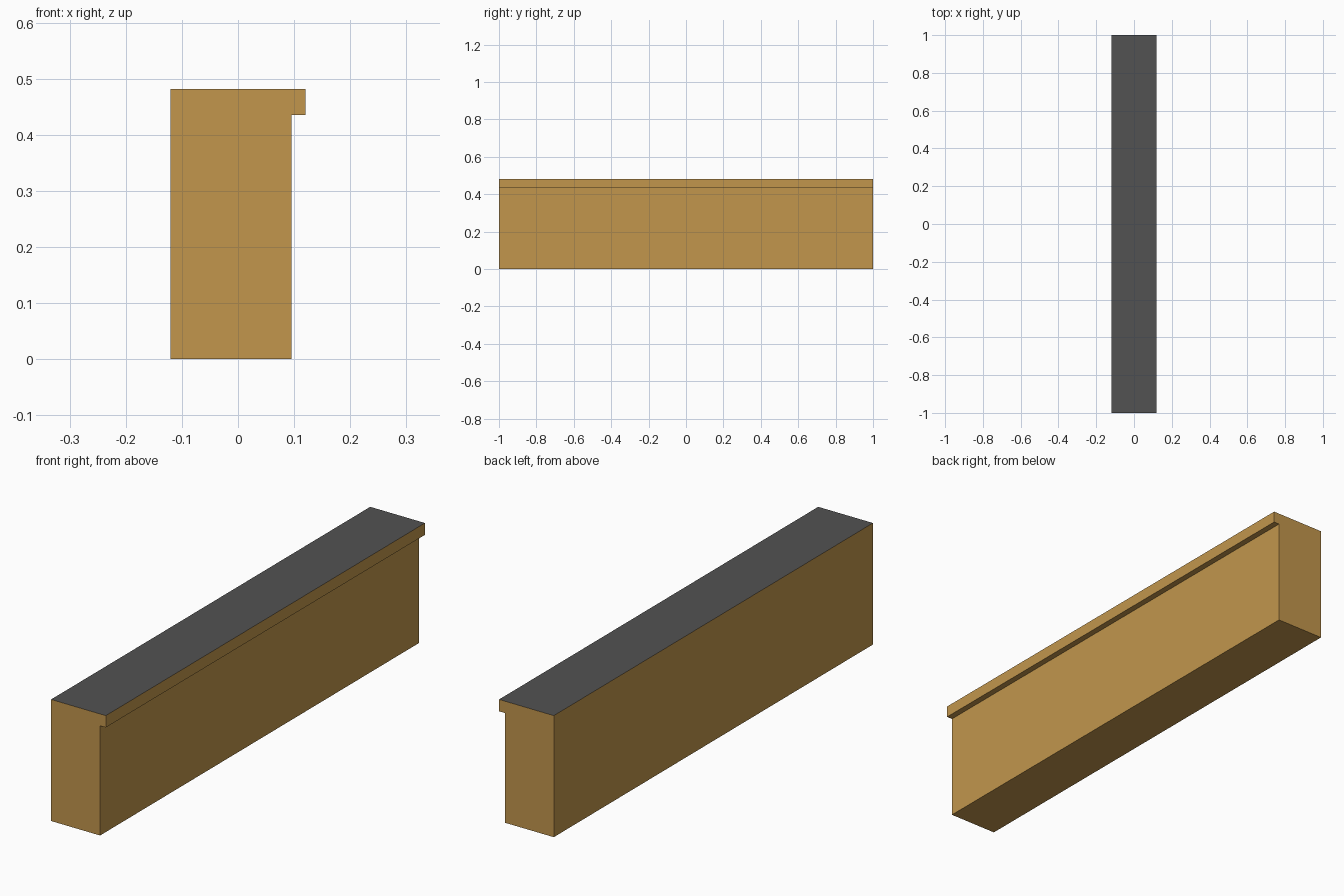
import bpy
import bmesh

default = bpy.data.objects.get("Cube")
if default:
    bpy.data.objects.remove(default, do_unlink=True)


def make_material(name, color):
    mat = bpy.data.materials.new(name)
    mat.use_nodes = True
    mat.diffuse_color = color
    mat.node_tree.nodes["Principled BSDF"].inputs["Base Color"].default_value = color
    return mat


tan = make_material("tan_wall", (0.54, 0.305, 0.073, 1))
grey = make_material("dark_grey_top", (0.085, 0.085, 0.085, 1))

# Wall cross-section with a small overhanging lip along one side
half_width, wall_side = 0.12, 0.095
lip_bottom, height = 0.435, 0.482
profile = [
    (-half_width, 0), (wall_side, 0), (wall_side, lip_bottom),
    (half_width, lip_bottom), (half_width, height), (-half_width, height),
]

# Extrude the cross-section along the length
bm = bmesh.new()
end = bm.faces.new([bm.verts.new((x, -1, z)) for x, z in profile])
grown = bmesh.ops.extrude_face_region(bm, geom=[end], use_keep_orig=True)
moved = [v for v in grown["geom"] if isinstance(v, bmesh.types.BMVert)]
bmesh.ops.translate(bm, verts=moved, vec=(0, 2, 0))
bmesh.ops.recalc_face_normals(bm, faces=bm.faces)

# Only the upward face is dark
for face in bm.faces:
    face.material_index = 1 if face.normal.z > 0.5 else 0

mesh = bpy.data.meshes.new("ledge_wall")
bm.to_mesh(mesh)
bm.free()
mesh.materials.append(tan)
mesh.materials.append(grey)
wall = bpy.data.objects.new("ledge_wall", mesh)
bpy.context.collection.objects.link(wall)
